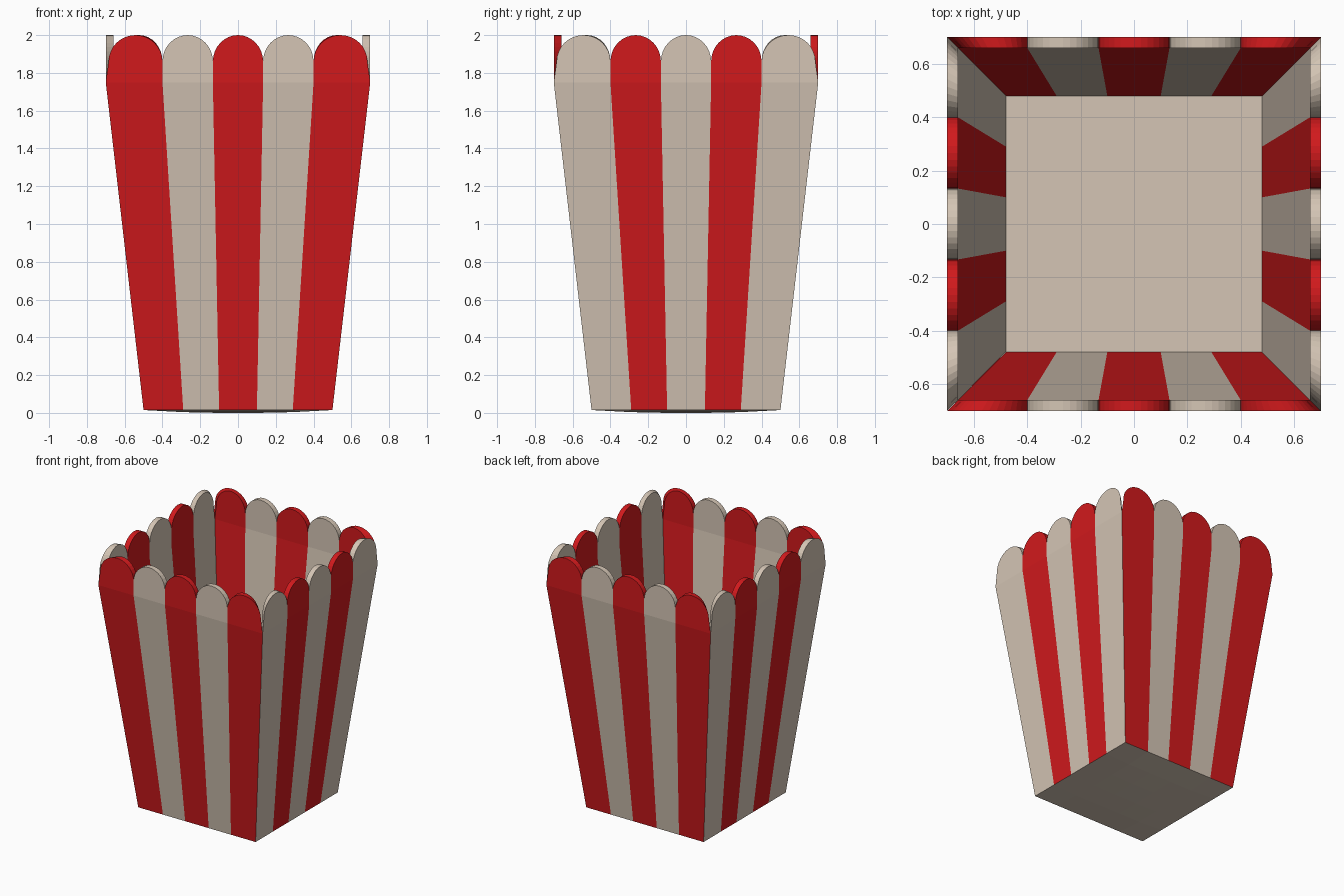
import bpy, bmesh, math
from mathutils import Matrix

if "Cube" in bpy.data.objects:
    bpy.data.objects.remove(bpy.data.objects["Cube"])


def material(name, rgb):
    m = bpy.data.materials.new(name)
    m.diffuse_color = (*rgb, 1)
    m.use_nodes = True
    m.node_tree.nodes["Principled BSDF"].inputs["Base Color"].default_value = m.diffuse_color
    return m


RED = material("red_card", (0.64, 0.01, 0.012))
CREAM = material("cream_card", (0.66, 0.56, 0.46))

Z_LOW, Z_FLOOR, Z_BEND, Z_VALLEY, Z_TOP = 0.015, 0.025, 1.75, 1.86, 2.0
LOW = [-0.5, -0.29, -0.1, 0.1, 0.29, 0.5]           # stripe edges at the base
BEND = [-0.7, -0.4, -0.133, 0.133, 0.4, 0.7]        # stripe edges at the bend
RIM = [-0.685, -0.4, -0.133, 0.133, 0.4, 0.685]     # scallop ends
STEPS = 16


def inset(x, start, end, inner_end):
    """Pull the end panels in so the inside corners are mitred."""
    if abs(x) <= start:
        return x
    t = (abs(x) - start) / (end - start)
    return math.copysign(start + t * (inner_end - start), x)


def finish(bm, name, mats):
    bmesh.ops.remove_doubles(bm, verts=bm.verts, dist=1e-5)
    bmesh.ops.recalc_face_normals(bm, faces=bm.faces)
    me = bpy.data.meshes.new(name)
    bm.to_mesh(me)
    bm.free()
    for m in mats:
        me.materials.append(m)
    ob = bpy.data.objects.new(name, me)
    bpy.context.collection.objects.link(ob)
    return ob


def wall(name, turn, first, second):
    bm = bmesh.new()

    def face(points, mat):
        f = bm.faces.new([bm.verts.new(p) for p in points])
        f.material_index = mat

    for i in range(5):
        mat = i % 2
        # scalloped outline above the bend, left to right
        c, r = (RIM[i] + RIM[i + 1]) / 2, (RIM[i + 1] - RIM[i]) / 2
        outline = [(BEND[i], Z_BEND)]
        for k in range(STEPS + 1):
            a = math.pi * (1 - k / STEPS)
            outline.append((c + r * math.cos(a),
                            Z_VALLEY + (Z_TOP - Z_VALLEY) * math.sin(a)))
        outline.append((BEND[i + 1], Z_BEND))
        outer = [(x, -0.7, z) for x, z in outline]
        inner = [(inset(x, 0.4, 0.7, 0.66), -0.66, z) for x, z in outline]
        face(outer[::-1], mat)
        face(inner, mat)

        # tapered stripe, outside and inside
        a, b = LOW[i], LOW[i + 1]
        face([(a, -0.5, Z_LOW), (b, -0.5, Z_LOW), outer[-1], outer[0]], mat)
        ia, ib = (inset(x, 0.29, 0.5, 0.48) for x in (a, b))
        face([(ib, -0.48, Z_FLOOR), (ia, -0.48, Z_FLOOR), inner[0], inner[-1]], mat)

        # card edge, including the free edge beside each corner
        lo = 0 if i == 0 else 1
        hi = len(outline) - (1 if i == 4 else 2)
        for k in range(lo, hi):
            face([outer[k], outer[k + 1], inner[k + 1], inner[k]], mat)
    bmesh.ops.transform(bm, matrix=Matrix.Rotation(turn, 4, 'Z'), verts=bm.verts)
    return finish(bm, name, [first, second])


# four striped walls
wall("front_wall", 0, RED, CREAM)
wall("right_wall", math.pi / 2, CREAM, RED)
wall("back_wall", math.pi, RED, CREAM)
wall("left_wall", -math.pi / 2, CREAM, RED)

# inside floor
bm = bmesh.new()
bm.faces.new([bm.verts.new((x, y, Z_FLOOR)) for x, y in
              ((-0.48, -0.48), (0.48, -0.48), (0.48, 0.48), (-0.48, 0.48))])
finish(bm, "inside_floor", [CREAM])

# slightly bulged underside
bm = bmesh.new()
grid = [[bm.verts.new((x, y, Z_LOW if 0.5 in (abs(x), abs(y)) else
                       0.004 if 0.29 in (abs(x), abs(y)) else 0.0))
         for x in LOW] for y in LOW]
for j in range(5):
    for i in range(5):
        bm.faces.new((grid[j][i], grid[j + 1][i], grid[j + 1][i + 1], grid[j][i + 1]))
under = finish(bm, "underside", [CREAM])
if under.data.polygons[12].normal.z > 0:
    under.data.flip_normals()
